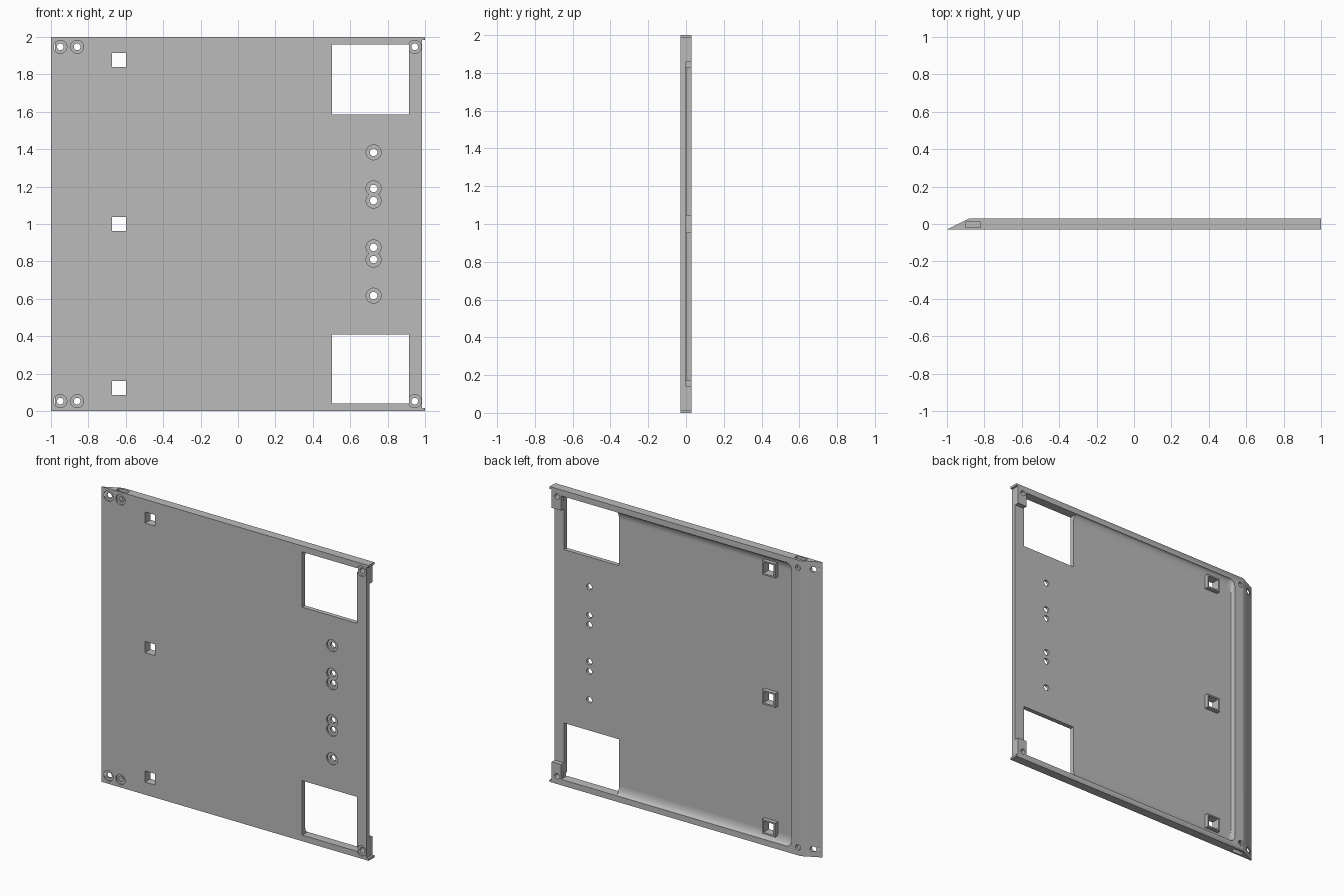
import bpy, bmesh, math

if "Cube" in bpy.data.objects:
    bpy.data.objects.remove(bpy.data.objects["Cube"])

FRONT, FLOOR, BACK = -0.03, 0.0, 0.03

grey = bpy.data.materials.new("plain grey")
grey.use_nodes = True
grey.diffuse_color = (0.5, 0.5, 0.5, 1)
grey.node_tree.nodes["Principled BSDF"].inputs["Base Color"].default_value = (0.5, 0.5, 0.5, 1)


def loft(name, rings):
    """Closed solid through rings of equal length."""
    bm = bmesh.new()
    loops = [[bm.verts.new(p) for p in ring] for ring in rings]
    n = len(loops[0])
    for a, b in zip(loops, loops[1:]):
        for i in range(n):
            j = (i + 1) % n
            bm.faces.new((a[i], a[j], b[j], b[i]))
    bm.faces.new(loops[0][::-1])
    bm.faces.new(loops[-1])
    bmesh.ops.recalc_face_normals(bm, faces=bm.faces)
    mesh = bpy.data.meshes.new(name)
    bm.to_mesh(mesh)
    bm.free()
    mesh.materials.append(grey)
    ob = bpy.data.objects.new(name, mesh)
    bpy.context.collection.objects.link(ob)
    return ob


def box(name, x0, x1, y0, y1, z0, z1):
    return loft(name, [[(x0, y, z0), (x1, y, z0), (x1, y, z1), (x0, y, z1)]
                       for y in (y0, y1)])


def rod(name, x, z, r, y0, y1):
    angles = [math.tau * i / 32 for i in range(32)]
    return loft(name, [[(x + r * math.cos(a), y, z + r * math.sin(a)) for a in angles]
                       for y in (y0, y1)])


def combine(tool, operation="DIFFERENCE"):
    mod = panel.modifiers.new("combine", "BOOLEAN")
    mod.operation = operation
    mod.solver = "EXACT"
    mod.object = tool
    bpy.ops.object.modifier_apply(modifier=mod.name)
    bpy.data.objects.remove(tool)


# Panel slab with a sloped leading edge
outline = [(-1, FRONT), (1, FRONT), (1, BACK), (-0.88, BACK)]
panel = loft("panel", [[(x, y, z) for x, y in outline] for z in (0, 2)])
bpy.context.view_layer.objects.active = panel
panel.select_set(True)


# Back recess with coved long sides and rounded corners
def recess_ring(y, inset):
    z0, x0, r = 0.04 + inset, -0.81 + inset * 0.15, 0.04
    lower = [(x0 + r - r * math.sin(a), y, z0 + r - r * math.cos(a))
             for a in [math.pi / 2 * i / 6 for i in range(7)]]
    upper = [(x, y, 2 - z) for x, y, z in reversed(lower)]
    return [(1.1, y, z0)] + lower + upper + [(1.1, y, 2 - z0)]


rings = []
for i in range(9):
    a = math.pi / 2 * i / 8
    rings.append(recess_ring(BACK * (1 - math.cos(a)), 0.06 * (1 - math.sin(a))))
rings.append(recess_ring(BACK + 0.03, 0))
combine(loft("recess", rings))

# Bosses around the square holes, and corner mounting blocks
square_heights = (0.123, 1.0, 1.877)
for z in square_heights:
    combine(box("boss", -0.688, -0.588, -0.01, BACK - 0.002, z - 0.048, z + 0.048), "UNION")
for z0, z1 in ((0.01, 0.14), (1.86, 1.99)):
    combine(box("corner_block", 0.915, 0.995, -0.01, BACK, z0, z1), "UNION")

# Trimmed end, leaving short rail tips
combine(box("end_trim", 0.985, 1.1, -0.1, 0.1, 0.015, 1.985))

# Large windows and square holes
for z0, z1 in ((0.041, 0.41), (1.585, 1.959)):
    combine(box("window", 0.502, 0.913, -0.1, 0.1, z0, z1))
for z in square_heights:
    combine(box("square_hole", -0.675, -0.6, -0.1, 0.1, z - 0.038, z + 0.038))

# Nut slots in the top and bottom edges
for z0, z1 in ((-0.1, 0.08), (1.92, 2.1)):
    combine(box("nut_slot", -0.9, -0.82, -0.018, 0.012, z0, z1))

# Counterbored screw holes
screws = [(0.725, 1 + s * d, 0.04, 0.02) for d in (0.125, 0.19, 0.383) for s in (-1, 1)]
screws += [(x, 1 + s * 0.947, 0.035, 0.018) for x in (-0.95, -0.86, 0.945) for s in (-1, 1)]
for x, z, outer, inner in screws:
    combine(rod("counterbore", x, z, outer, -0.1, FRONT + 0.011))
    combine(rod("screw_hole", x, z, inner, -0.1, 0.1))

bpy.ops.object.shade_smooth_by_angle(angle=math.radians(30))
panel.modifiers.new("even shading", "WEIGHTED_NORMAL").keep_sharp = True
